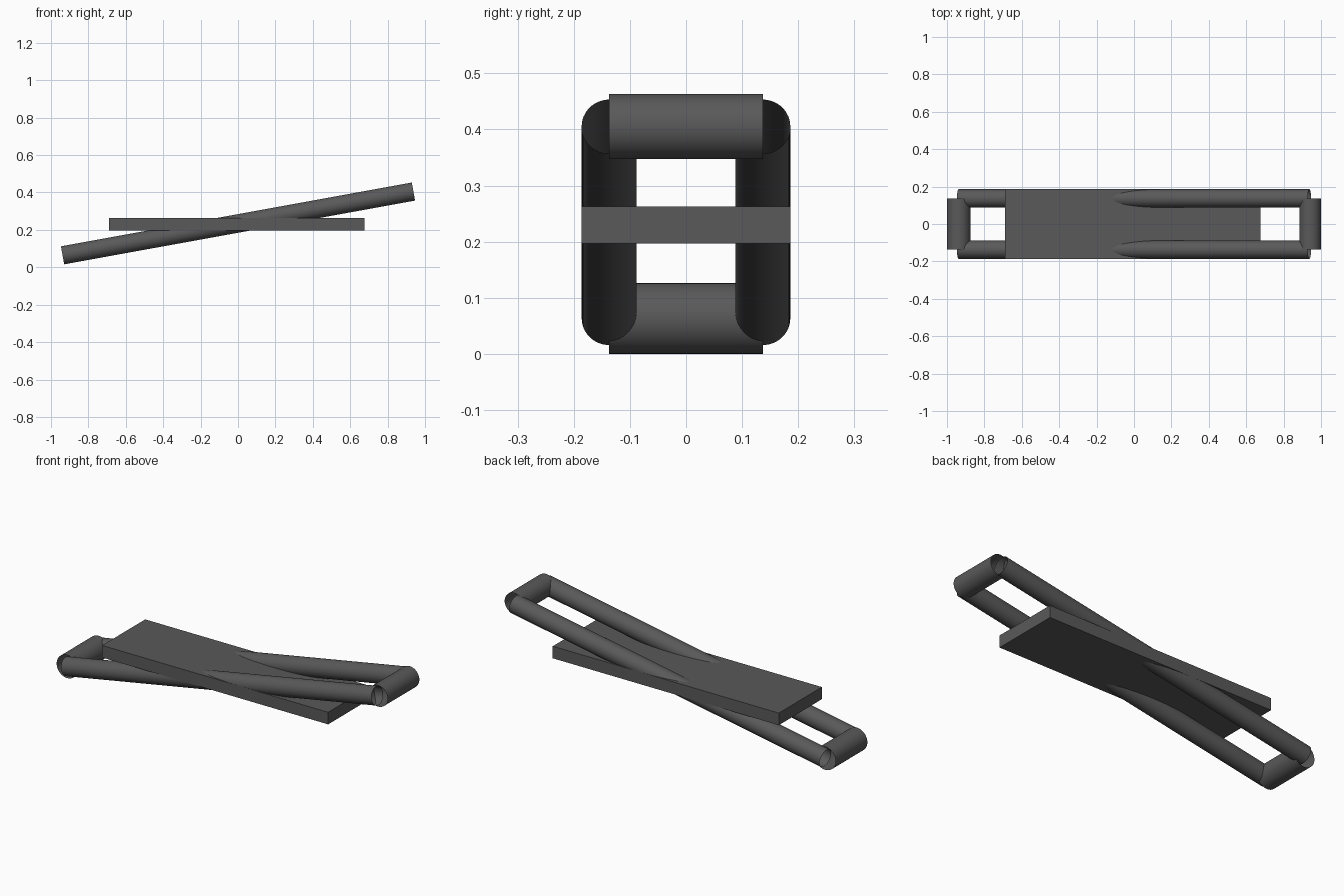
import bpy
from mathutils import Vector

if "Cube" in bpy.data.objects:
    bpy.data.objects.remove(bpy.data.objects["Cube"])

# Dark grey finish shared by all parts
dark = bpy.data.materials.new("dark_grey")
dark.diffuse_color = (0.1, 0.1, 0.1, 1)
dark.use_nodes = True
dark.node_tree.nodes["Principled BSDF"].inputs["Base Color"].default_value = dark.diffuse_color


def open_tube(name, start, end, radius):
    """Smooth uncapped cylinder running between two points."""
    a, b = Vector(start), Vector(end)
    bpy.ops.mesh.primitive_cylinder_add(
        vertices=48, radius=radius, depth=(b - a).length,
        end_fill_type='NOTHING', location=(a + b) / 2,
        rotation=(b - a).to_track_quat('Z', 'Y').to_euler())
    tube = bpy.context.object
    tube.name = name
    tube.data.materials.append(dark)
    bpy.ops.object.shade_smooth_by_angle()
    return tube


RAIL_Y = 0.137

# Flat level plate
bpy.ops.mesh.primitive_cube_add(size=1, location=(-0.008, 0, 0.23))
plate = bpy.context.object
plate.name = "flat_plate"
plate.scale = (1.366, 0.372, 0.066)
plate.data.materials.append(dark)

# Sloping side rails
for label, s in (("front", -1), ("back", 1)):
    open_tube(label + "_rail", (-0.938, s * RAIL_Y, 0.064),
              (0.938, s * RAIL_Y, 0.405), 0.049)

# Thicker cross tubes at the low and high ends
open_tube("low_end_tube", (-0.937, -RAIL_Y, 0.063), (-0.937, RAIL_Y, 0.063), 0.063)
open_tube("high_end_tube", (0.942, -RAIL_Y, 0.405), (0.942, RAIL_Y, 0.405), 0.058)
